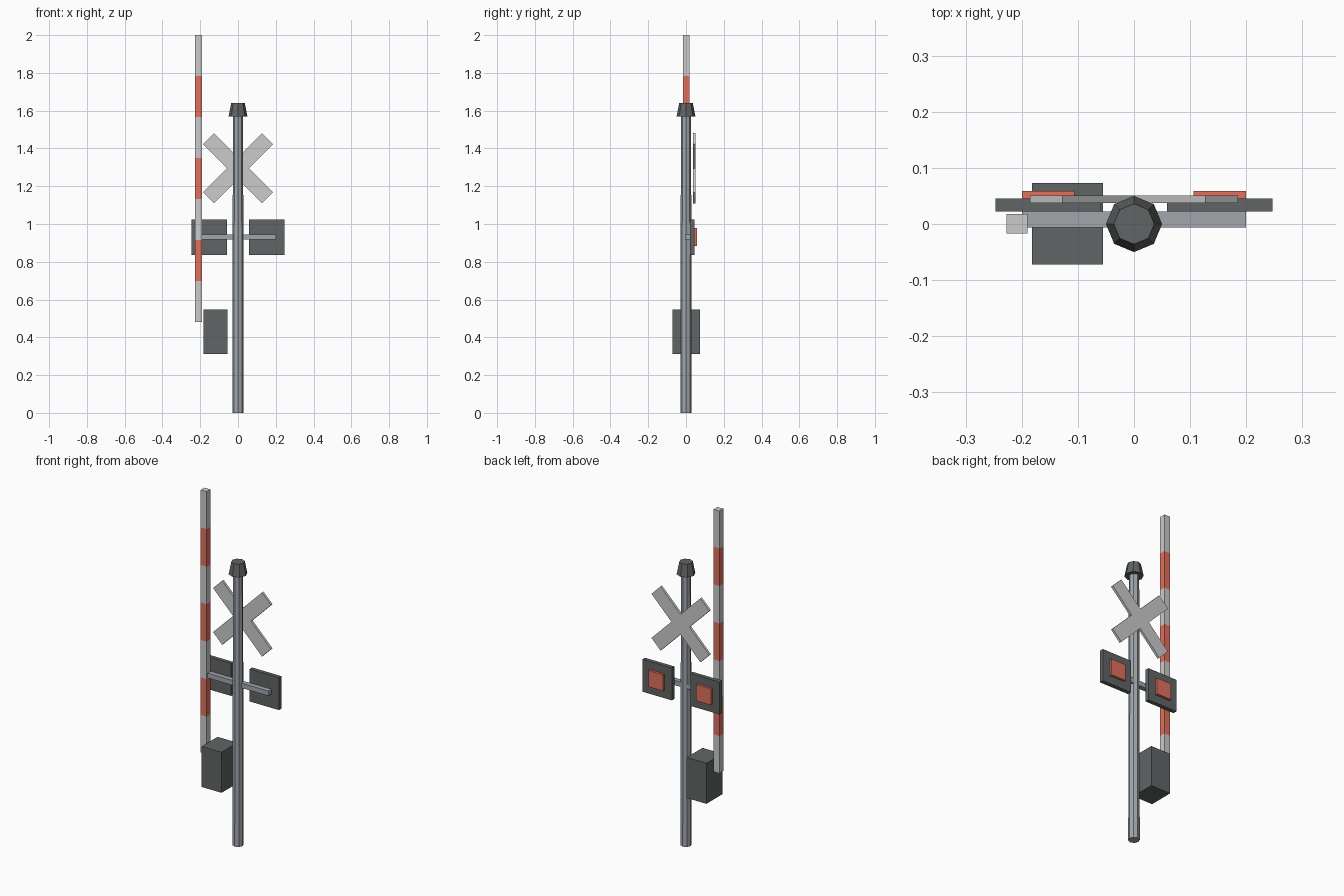
import bpy, bmesh, math
from mathutils import Matrix, Vector

if "Cube" in bpy.data.objects:
    bpy.data.objects.remove(bpy.data.objects["Cube"])


def material(name, rgb):
    m = bpy.data.materials.new(name)
    m.diffuse_color = (*rgb, 1)
    m.use_nodes = True
    m.node_tree.nodes["Principled BSDF"].inputs["Base Color"].default_value = m.diffuse_color
    return m


RED = material("signal_red", (0.75, 0.16, 0.11))
DARK = material("dark_grey", (0.12, 0.13, 0.13))
PALE = material("pale_grey", (0.6, 0.6, 0.6))
STEEL = material("steel", (0.36, 0.39, 0.42))


def finish(name, bm, *mats):
    bmesh.ops.recalc_face_normals(bm, faces=bm.faces)
    me = bpy.data.meshes.new(name)
    bm.to_mesh(me)
    bm.free()
    for m in mats:
        me.materials.append(m)
    ob = bpy.data.objects.new(name, me)
    bpy.context.collection.objects.link(ob)
    return ob


def box_mesh(x, y, z):
    bm = bmesh.new()
    centre = Vector([(a + b) / 2 for a, b in (x, y, z)])
    size = [b - a for a, b in (x, y, z)]
    bmesh.ops.create_cube(bm, matrix=Matrix.Translation(centre) @ Matrix.Diagonal((*size, 1)))
    return bm


def octagon(name, r1, r2, z0, z1, mat):
    bm = bmesh.new()
    bmesh.ops.create_cone(bm, cap_ends=True, segments=8, radius1=r1, radius2=r2,
                          depth=z1 - z0, matrix=Matrix.Translation((0, 0, (z0 + z1) / 2)))
    return finish(name, bm, mat)


# Pole and its flared cap
octagon("pole", 0.03, 0.027, 0, 1.57, STEEL)
octagon("pole_cap", 0.05, 0.036, 1.57, 1.64, DARK)

# Crossed warning boards: one X outline, extruded
half, arm = 0.041, 0.2215
bm = bmesh.new()
outline = []
for i in range(4):
    turn = Matrix.Rotation(math.radians(45 + 90 * i), 3, 'Y')
    for p in ((arm, 0, half), (arm, 0, -half), (half, 0, -half)):
        outline.append(bm.verts.new(turn @ Vector(p) + Vector((0, 0.037, 1.295))))
face = bm.faces.new(outline)
new = bmesh.ops.extrude_face_region(bm, geom=[face])["geom"]
bmesh.ops.translate(bm, vec=(0, 0.014, 0),
                    verts=[v for v in new if isinstance(v, bmesh.types.BMVert)])
finish("crossed_boards", bm, PALE)

# Signal crossbar, back plates and lamps
finish("signal_bar", box_mesh((-0.2, 0.2), (-0.006, 0.022), (0.917, 0.945)), STEEL)
for side, cx in (("left", -0.153), ("right", 0.153)):
    finish(side + "_signal_plate",
           box_mesh((cx - 0.094, cx + 0.094), (0.022, 0.045), (0.837, 1.025)), DARK)
    finish(side + "_lamp",
           box_mesh((cx - 0.047, cx + 0.047), (0.045, 0.059), (0.884, 0.978)), RED)

# Gate motor box
finish("gate_motor_box", box_mesh((-0.182, -0.055), (-0.072, 0.073), (0.313, 0.548)), DARK)

# Raised gate arm, cut into seven alternating bands
z0, z1, bands = 0.48, 2.0, 7
step = (z1 - z0) / bands
bm = box_mesh((-0.227, -0.19), (-0.017, 0.018), (z0, z1))
for i in range(1, bands):
    bmesh.ops.bisect_plane(bm, geom=bm.verts[:] + bm.edges[:] + bm.faces[:],
                           plane_co=(0, 0, z0 + step * i), plane_no=(0, 0, 1))
for f in bm.faces:
    band = min(int((f.calc_center_median().z - z0) / step), bands - 1)
    f.material_index = band % 2
finish("gate_arm", bm, PALE, RED)
